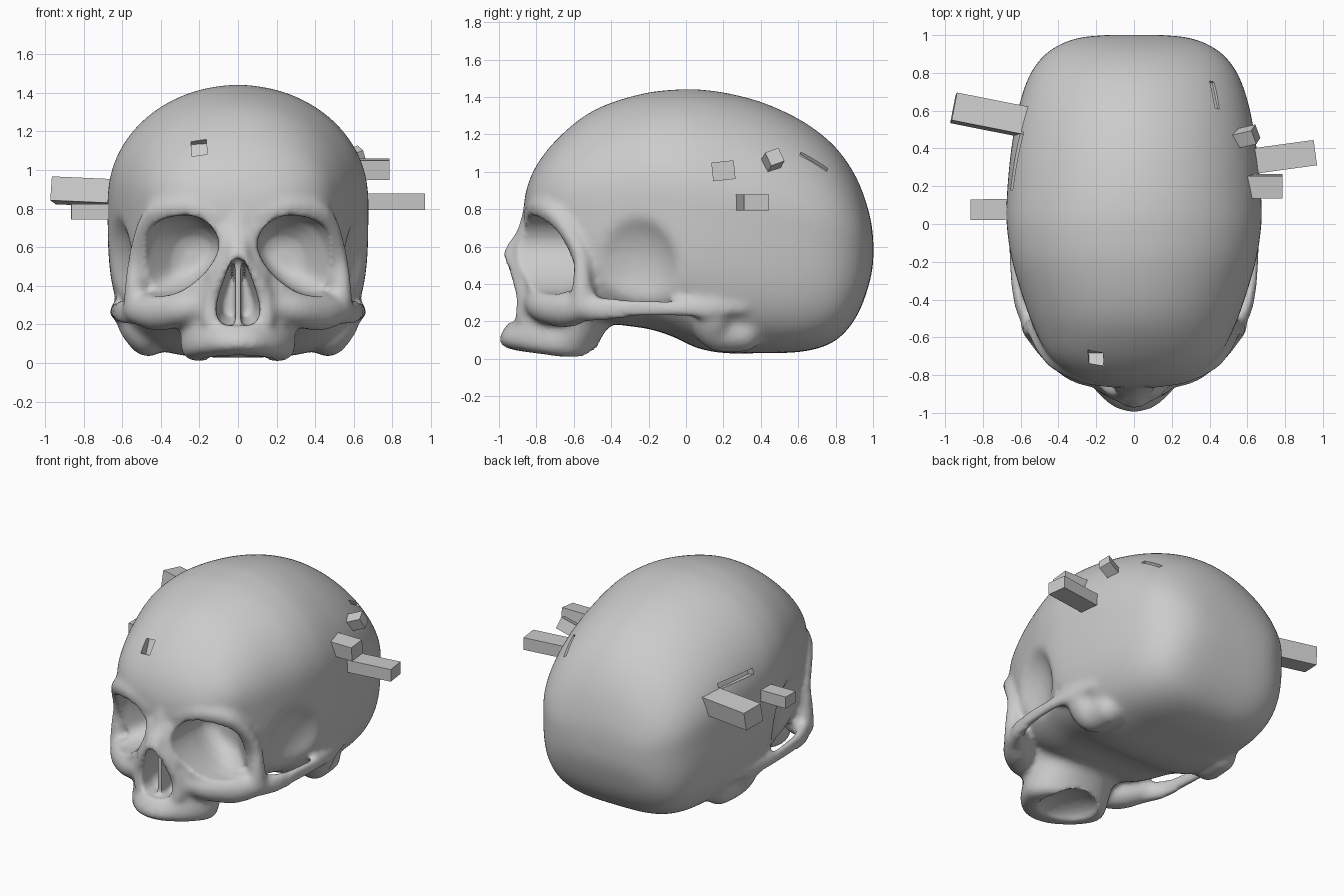
import bpy, bmesh, math
from mathutils import Vector, Matrix

if "Cube" in bpy.data.objects:
    bpy.data.objects.remove(bpy.data.objects["Cube"])


def spline(rows, n, closed=False):
    """Catmull-Rom interpolation through rows of numbers."""
    rows = [Vector(r) for r in rows]
    m, out = len(rows), []
    for i in range(m if closed else m - 1):
        g = (lambda k: rows[k % m]) if closed else (lambda k: rows[min(max(k, 0), m - 1)])
        a, b, c, d = g(i - 1), g(i), g(i + 1), g(i + 2)
        for s in range(n):
            t = s / n
            out.append(b + 0.5 * t * ((c - a) + t * ((2 * a - 5 * b + 4 * c - d) + t * (3 * (b - c) + d - a))))
    if not closed:
        out.append(rows[-1])
    return out


def loft(bm, rings):
    vs = [[bm.verts.new(p) for p in r] for r in rings]
    n = len(vs[0])
    for a, b in zip(vs, vs[1:]):
        for i in range(n):
            bm.faces.new((a[i], a[(i + 1) % n], b[(i + 1) % n], b[i]))
    bm.faces.new(vs[0])
    bm.faces.new(vs[-1][::-1])


# Unit ball used as a template
tmp = bmesh.new()
bmesh.ops.create_icosphere(tmp, subdivisions=3, radius=1)
tmp.verts.index_update()
BALL_V = [v.co.copy() for v in tmp.verts]
BALL_F = [[v.index for v in f.verts] for f in tmp.faces]
tmp.free()


def ball(bm, p, r):
    vs = [bm.verts.new((p[0] + r[0] * v.x, p[1] + r[1] * v.y, p[2] + r[2] * v.z)) for v in BALL_V]
    for f in BALL_F:
        bm.faces.new([vs[i] for i in f])


def bar(bm, pts, flat=1.0):
    """Rounded bar through (x, y, z, radius) points, on both sides."""
    for p in spline(pts, 4):
        for s in (1, -1):
            ball(bm, (s * p[0], p[1], p[2]), (p[3] * flat, p[3], p[3]))


def sup(v, e):
    return math.copysign(abs(v) ** (2 / e), v)


def clamp(v):
    return min(max(v, 0), 1)


def make(name, bm, join=None):
    """Turn a bmesh into an object, optionally joined onto an existing one."""
    bmesh.ops.recalc_face_normals(bm, faces=bm.faces)
    if join:
        bm.from_mesh(join.data)
    me = bpy.data.meshes.new(name)
    bm.to_mesh(me)
    bm.free()
    if join:
        join.data = me
        return join
    ob = bpy.data.objects.new(name, me)
    bpy.context.collection.objects.link(ob)
    return ob


def modify(ob, kind, **props):
    m = ob.modifiers.new(kind, kind)
    for k, v in props.items():
        setattr(m, k, v)
    bpy.context.view_layer.objects.active = ob
    bpy.ops.object.modifier_apply(modifier=m.name)


def fuse(ob, voxel, iterations):
    modify(ob, 'REMESH', mode='VOXEL', voxel_size=voxel)
    modify(ob, 'SMOOTH', factor=0.5, iterations=iterations)


def cut(ob, cutter):
    modify(ob, 'BOOLEAN', operation='DIFFERENCE', object=cutter, solver='FLOAT')
    bpy.data.objects.remove(cutter)


ANG = [2 * math.pi * i / 64 for i in range(64)]

# Braincase: sections along y (y, half width, top, bottom)
bm = bmesh.new()
rings = []
for y, w, t, b in spline([
        (-.868, .05, .83, .75), (-.85, .2, .92, .66), (-.8, .33, 1.035, .58), (-.7, .45, 1.165, .45),
        (-.55, .53, 1.295, .26), (-.4, .585, 1.37, .19), (-.2, .645, 1.425, .16), (-.05, .67, 1.44, .11),
        (.05, .677, 1.442, .06), (.2, .67, 1.425, .03), (.4, .65, 1.375, .03), (.6, .615, 1.285, .035),
        (.75, .57, 1.18, .07), (.85, .515, 1.07, .14), (.93, .43, .93, .26), (.985, .3, .76, .42),
        (1.002, .13, .64, .52)], 4):
    zc = b + (t - b) * .57
    e = 2 - .12 * clamp(y / .4)
    ring = []
    for a in ANG:
        c, s = math.cos(a), math.sin(a)
        if s >= 0:
            ring.append((w * sup(c, e), y, zc + (t - zc) * sup(s, e)))
        else:
            ring.append((w * sup(c, 3.6), y, zc + (zc - b) * sup(s, 3.6)))
    rings.append(ring)
loft(bm, rings)

# Face block and upper jaw: sections along z (z, half width, front, back)
rings = []
for z, w, f, k in spline([
        (0, .26, -.93, -.5), (.03, .295, -.99, -.49), (.08, .305, -1.005, -.47), (.15, .3, -.985, -.43),
        (.22, .3, -.925, -.4), (.3, .36, -.895, -.4), (.4, .42, -.875, -.4), (.55, .44, -.865, -.42),
        (.68, .46, -.865, -.4), (.8, .45, -.86, -.4)], 4):
    ring = []
    for a in ANG:
        y = (f + k) / 2 + (k - f) / 2 * sup(math.sin(a), 2.3)
        narrow = 1 - .3 * clamp((-y - .7) / .25) * clamp((.35 - z) / .1)
        lift = .05 * clamp((-y - .6) / .35) * clamp(1 - z / .12)
        ring.append((w * sup(math.cos(a), 2.3) * narrow, y, z + lift))
    rings.append(ring)
loft(bm, rings)
skull = make("skull", bm)
fuse(skull, .02, 3)

# Shallow temple hollows
bm = bmesh.new()
for s in (1, -1):
    ball(bm, (s * .79, -.33, .45), (.27, .34, .4))
cut(skull, make("temple_cutter", bm))
fuse(skull, .02, 8)

# Brow and outer eye rims, cheekbones, arches, nose bones, ear bumps
bm = bmesh.new()
bar(bm, [(.1, -.81, .76, .06), (.25, -.79, .81, .06), (.4, -.72, .79, .06), (.48, -.64, .7, .05),
         (.525, -.565, .55, .045), (.535, -.555, .4, .055), (.52, -.55, .3, .075)])
bar(bm, [(.525, -.54, .28, .075), (.42, -.64, .265, .1), (.3, -.75, .28, .09), (.2, -.79, .3, .08)])
bar(bm, [(.535, -.53, .27, .075), (.6, -.42, .265, .065), (.63, -.25, .27, .055), (.64, -.05, .265, .05),
         (.63, .12, .265, .05), (.6, .3, .28, .04)], .5)
bar(bm, [(.002, -.81, .76, .07), (.005, -.85, .66, .06), (.015, -.915, .59, .045), (.02, -.945, .545, .037)])
bar(bm, [(.05, -.84, .66, .06), (.07, -.86, .56, .06), (.11, -.84, .46, .07)])
bar(bm, [(.03, -.94, .54, .035), (.1, -.89, .43, .045), (.14, -.86, .33, .05), (.14, -.86, .22, .055)])
bar(bm, [(.54, .16, .3, .1), (.52, .14, .22, .11), (.475, .17, .145, .105), (.46, .3, .14, .105)])
make("skull", bm, skull)
fuse(skull, .018, 6)

# Eye sockets, nose opening and palate
bm = bmesh.new()
eye = spline([(.1, .6), (.14, .71), (.25, .765), (.4, .74), (.48, .65), (.52, .5), (.52, .385),
              (.44, .345), (.3, .37), (.17, .47)], 5, True)
for s in (1, -1):
    rings = []
    for y, k, dx in ((-1.1, 1, 0), (-.68, 1, 0), (-.6, .9, -.025), (-.54, .72, -.06), (-.49, .5, -.08), (-.47, .25, -.09)):
        rings.append([(s * (.33 + dx + (p[0] - .33) * k), y, .55 + (p[1] - .55) * k) for p in eye])
    loft(bm, rings)
half = [(.035, .52), (.07, .44), (.105, .33), (.112, .26), (.085, .205), (.03, .195)]
nose = spline([(0, .545)] + half + [(-x, z) for x, z in half[::-1]], 4, True)
loft(bm, [[(p[0] * k, y, .35 + (p[1] - .35) * k) for p in nose] for y, k in ((-1.1, 1), (-.8, 1), (-.66, .7))])
ball(bm, (0, -.66, 0), (.19, .22, .1))
cut(skull, make("opening_cutter", bm))

# Nasal septum
bm = bmesh.new()
bmesh.ops.create_cube(bm, size=1, matrix=Matrix.Translation((0, -.76, .35)) @ Matrix.Diagonal((.03, .24, .36, 1)))
make("skull", bm, skull)
fuse(skull, .015, 3)


# Square pegs: outer end, inner end, width, height, roll
def peg(name, outer, inner, w, h, roll=0):
    o, i = Vector(outer), Vector(inner)
    d = o - i
    rot = d.to_track_quat('X', 'Z').to_matrix().to_4x4() @ Matrix.Rotation(math.radians(roll), 4, 'X')
    bm = bmesh.new()
    bmesh.ops.create_cube(bm, size=1, matrix=Matrix.Translation((o + i) / 2) @ rot @ Matrix.Diagonal((d.length, w, h, 1)))
    return make(name, bm)


# Shallow rectangular slots in the forehead and both sides
cut(skull, peg("forehead_slot", (-.205, -.8, 1.16), (-.2, -.66, 1.09), .08, .1, 4))
cut(skull, peg("right_slot", (.502, .751, 1.139), (.418, .676, 1.044), .17, .03, -42))
cut(skull, peg("left_slot", (-.73, .345, 1.0), (-.585, .33, .955), .31, .04))
skull.select_set(True)
bpy.context.view_layer.objects.active = skull
bpy.ops.object.shade_smooth_by_angle(angle=math.radians(45))

peg("left_back_peg", (-.955, .615, .895), (-.5, .525, .875), .15, .125, 8)
peg("left_front_peg", (-.865, .075, .785), (-.5, .08, .785), .11, .08)
peg("right_low_peg", (.96, .378, .835), (.5, .315, .835), .135, .085)
peg("right_front_peg", (.785, .2, 1.005), (.45, .2, 1.005), .12, .1, 6)
peg("right_small_peg", (.645, .475, 1.08), (.45, .43, 1.0), .08, .08, 20)
